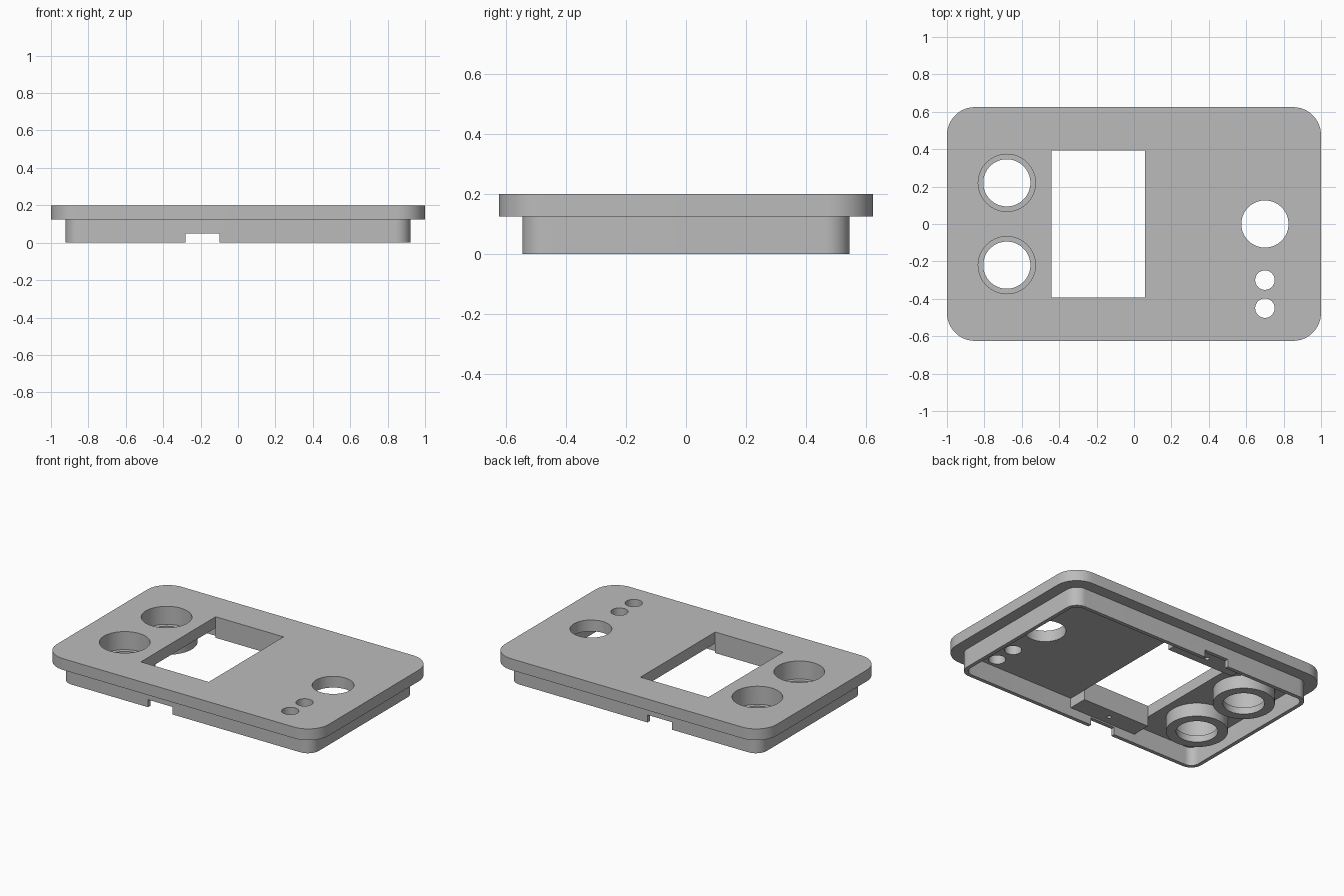
import bpy
import bmesh
from math import cos, sin, pi, radians

default = bpy.data.objects.get("Cube")
if default:
    bpy.data.objects.remove(default, do_unlink=True)

grey = bpy.data.materials.new("plain grey")
grey.use_nodes = True
grey.diffuse_color = (0.5, 0.5, 0.5, 1)
grey.node_tree.nodes["Principled BSDF"].inputs["Base Color"].default_value = (0.5, 0.5, 0.5, 1)


def circle(x, y, r, n=64):
    return [(x + r * cos(2 * pi * i / n), y + r * sin(2 * pi * i / n)) for i in range(n)]


def rect(x0, x1, y0, y1):
    return [(x0, y0), (x1, y0), (x1, y1), (x0, y1)]


def rounded_rect(hx, hy, r, n=12):
    pts = []
    for k, (sx, sy) in enumerate([(1, 1), (-1, 1), (-1, -1), (1, -1)]):
        for i in range(n + 1):
            a = pi / 2 * (k + i / n)
            pts.append((sx * (hx - r) + r * cos(a), sy * (hy - r) + r * sin(a)))
    return pts


def prism(name, outline, z0, z1):
    """Extrude a closed outline from z0 to z1."""
    bm = bmesh.new()
    base = bm.faces.new([bm.verts.new((x, y, z0)) for x, y in outline])
    top = bmesh.ops.extrude_face_region(bm, geom=[base])["geom"]
    bmesh.ops.translate(bm, vec=(0, 0, z1 - z0),
                        verts=[v for v in top if isinstance(v, bmesh.types.BMVert)])
    bmesh.ops.recalc_face_normals(bm, faces=bm.faces)
    mesh = bpy.data.meshes.new(name)
    bm.to_mesh(mesh)
    bm.free()
    mesh.materials.append(grey)
    obj = bpy.data.objects.new(name, mesh)
    bpy.context.collection.objects.link(obj)
    return obj


def activate(obj):
    bpy.ops.object.select_all(action='DESELECT')
    obj.select_set(True)
    bpy.context.view_layer.objects.active = obj


def cut(obj, outline, z0, z1):
    """Remove a prism-shaped volume from a part."""
    cutter = prism("cutter", outline, z0, z1)
    cutter.hide_render = True
    mod = obj.modifiers.new("cut", 'BOOLEAN')
    mod.operation = 'DIFFERENCE'
    mod.solver = 'EXACT'
    mod.object = cutter
    activate(obj)
    bpy.ops.object.modifier_apply(modifier=mod.name)
    bpy.data.objects.remove(cutter, do_unlink=True)


# Main dimensions
TOP, UNDER = 0.2, 0.125
WIN_X0, WIN_X1, WIN_Y = -0.44, 0.06, 0.393
CUP_X, CUP_Y, CUP_R = -0.68, 0.22, 0.153
SKIRT_X, SKIRT_Y, WALL = 0.922, 0.547, 0.025
MID_X = (WIN_X0 + WIN_X1) / 2

# Top plate with the window, the cup openings and the three plain holes
plate = prism("top_plate", rounded_rect(1, 0.625, 0.15), UNDER, TOP)
openings = [rect(WIN_X0, WIN_X1, -WIN_Y, WIN_Y)]
openings += [circle(CUP_X, s * CUP_Y, CUP_R) for s in (-1, 1)]
openings += [circle(0.7, y, r) for y, r in ((0, 0.126), (-0.3, 0.052), (-0.45, 0.052))]
for outline in openings:
    cut(plate, outline, 0, 0.3)
parts = [plate]

# Thin skirt under the plate, notched at front and back
skirt = prism("skirt", rounded_rect(SKIRT_X, SKIRT_Y, 0.08), 0, UNDER)
cut(skirt, rounded_rect(SKIRT_X - WALL, SKIRT_Y - WALL, 0.08 - WALL), -0.1, 0.3)
cut(skirt, rect(MID_X - 0.09, MID_X + 0.09, -0.7, 0.7), -0.1, 0.05)
parts.append(skirt)

for side, s in (("front", -1), ("back", 1)):
    # Screw block between window and skirt, with a blind screw hole
    y0, y1 = sorted((s * WIN_Y, s * (SKIRT_Y - WALL)))
    block = prism(side + "_screw_block", rect(WIN_X0, WIN_X1, y0, y1), 0.06, UNDER)
    cut(block, circle(MID_X, s * 0.46, 0.014, 24), 0, 0.115)
    parts.append(block)

    # Hanging cup with an inner lip at the bottom
    cup = prism(side + "_cup", circle(CUP_X, s * CUP_Y, 0.187), 0.035, UNDER)
    cut(cup, circle(CUP_X, s * CUP_Y, CUP_R), 0.08, 0.3)
    cut(cup, circle(CUP_X, s * CUP_Y, 0.126), -0.1, 0.3)
    parts.append(cup)

for part in parts:
    activate(part)
    bpy.ops.object.shade_smooth_by_angle(angle=radians(30))
